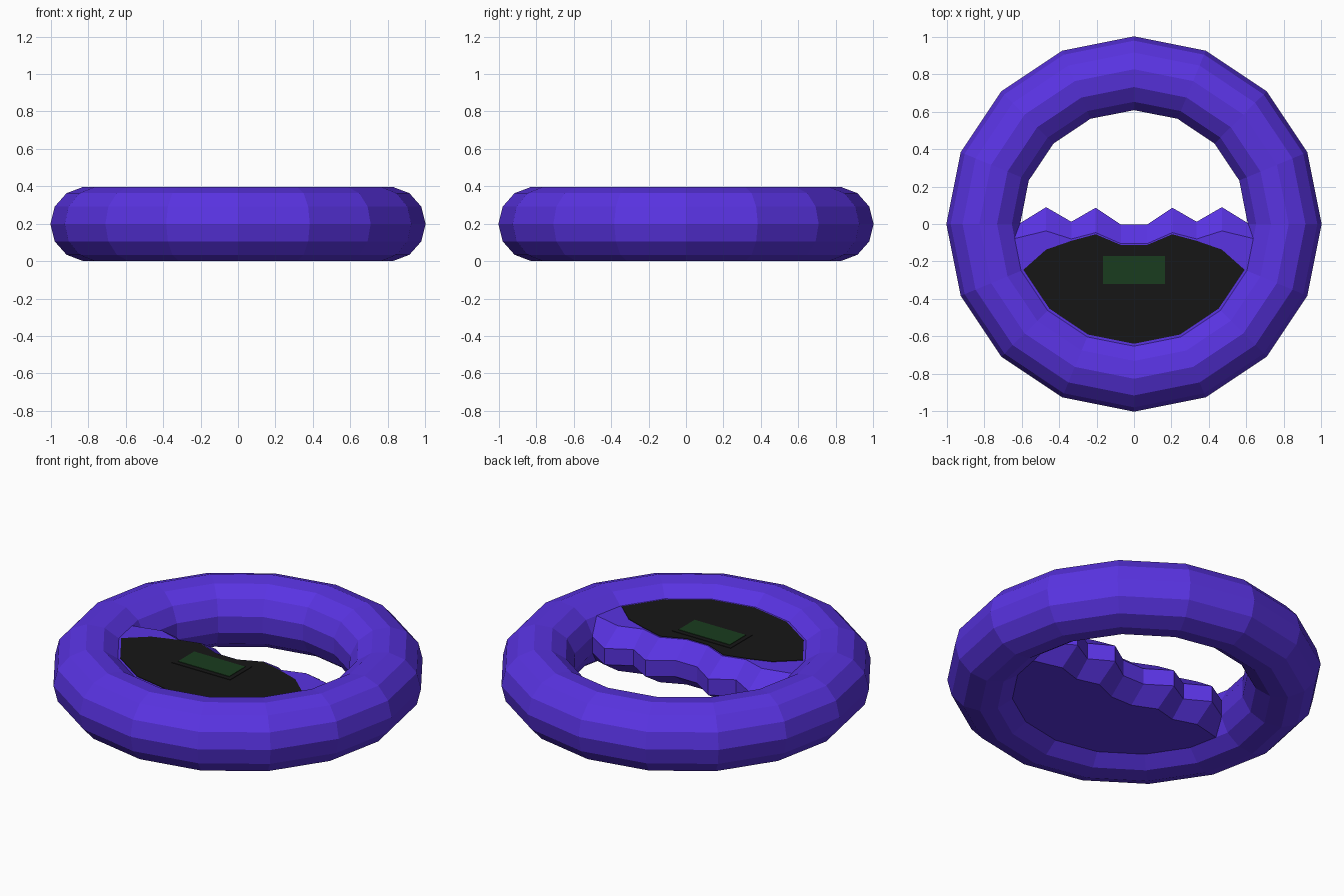
import bpy, bmesh
from math import cos, sin, pi

if "Cube" in bpy.data.objects:
    bpy.data.objects.remove(bpy.data.objects["Cube"])

R, r, MAJ, MIN, CZ = 0.804, 0.197, 16, 13, 0.196
R, r, CZ = 0.803, 0.2, 0.1986


def material(name, rgb):
    m = bpy.data.materials.new(name)
    m.diffuse_color = (*rgb, 1)
    m.use_nodes = True
    m.node_tree.nodes["Principled BSDF"].inputs["Base Color"].default_value = m.diffuse_color
    return m


def finish(name, bm, mat):
    bmesh.ops.recalc_face_normals(bm, faces=bm.faces)
    me = bpy.data.meshes.new(name)
    bm.to_mesh(me)
    bm.free()
    me.materials.append(mat)
    ob = bpy.data.objects.new(name, me)
    bpy.context.collection.objects.link(ob)
    return ob


def mirrored(half):
    """Left-to-right outline from its left half."""
    return half + [(-x, y) for x, y in reversed(half)]


def ring_point(i, j):
    a, b = 2 * pi * i / MAJ, 2 * pi * j / MIN
    d = R + r * cos(b)
    return (d * cos(a), d * sin(a), CZ + r * sin(b))


def prism(name, pts, z0, z1, mat):
    bm = bmesh.new()
    face = bm.faces.new([bm.verts.new((x, y, z0)) for x, y in pts])
    ext = bmesh.ops.extrude_face_region(bm, geom=[face])
    for v in ext["geom"]:
        if isinstance(v, bmesh.types.BMVert):
            v.co.z = z1
    return finish(name, bm, mat)


def rect(x, y0, y1):
    return [(-x, y0), (x, y0), (x, y1), (-x, y1)]


purple = material("purple", (0.10, 0.033, 0.76))
black = material("black", (0.008, 0.008, 0.008))
green = material("green", (0.01, 0.045, 0.013))

# Faceted ring, left open where the panel body joins its inside
bm = bmesh.new()
grid = [[bm.verts.new(ring_point(i, j)) for j in range(MIN)] for i in range(MAJ)]
for i in range(MAJ):
    for j in range(MIN):
        if 9 <= i <= 14 and 5 <= j <= 7:
            continue
        k, l = (i + 1) % MAJ, (j + 1) % MIN
        bm.faces.new((grid[i][j], grid[k][j], grid[k][l], grid[i][l]))
finish("ring", bm, purple)

# Panel body: zigzag edge, sloping back to flat top and bottom
teeth = mirrored([(-0.608, 0.005), (-0.47, 0.09), (-0.335, 0.012),
                  (-0.205, 0.087), (-0.07, -0.003)])
rim = mirrored([(-0.648, -0.08), (-0.47, -0.037), (-0.335, -0.08),
                (-0.205, -0.046), (-0.07, -0.105)])
bm = bmesh.new()
rows = [[bm.verts.new((x, y, ring_point(0, j)[2])) for x, y in line]
        for line, j in ((rim, 5), (teeth, 6), (teeth, 7), (rim, 8))]
for a, b in zip(rows, rows[1:]):
    for n in range(len(a) - 1):
        bm.faces.new((a[n], a[n + 1], b[n + 1], b[n]))
for row, j in ((rows[0], 5), (rows[3], 8)):
    arc = [bm.verts.new(ring_point(i, j)) for i in range(15, 8, -1)]
    bm.faces.new(row + arc)
finish("panel_body", bm, purple)

# Black face plate with a raised bezel and a small display
edge = mirrored([(-0.47, -0.137), (-0.335, -0.09), (-0.205, -0.055), (-0.07, -0.112)])
arc = [(0.64 * cos(2 * pi * i / MAJ), 0.64 * sin(2 * pi * i / MAJ))
       for i in range(15, 8, -1)]
ztop = ring_point(0, 5)[2]
prism("face_plate", edge + arc, ztop - 0.004, ztop + 0.003, black)
prism("display_bezel", rect(0.192, -0.347, -0.143), ztop, ztop + 0.006, black)
prism("display", rect(0.167, -0.32, -0.17), ztop, ztop + 0.009, green)
